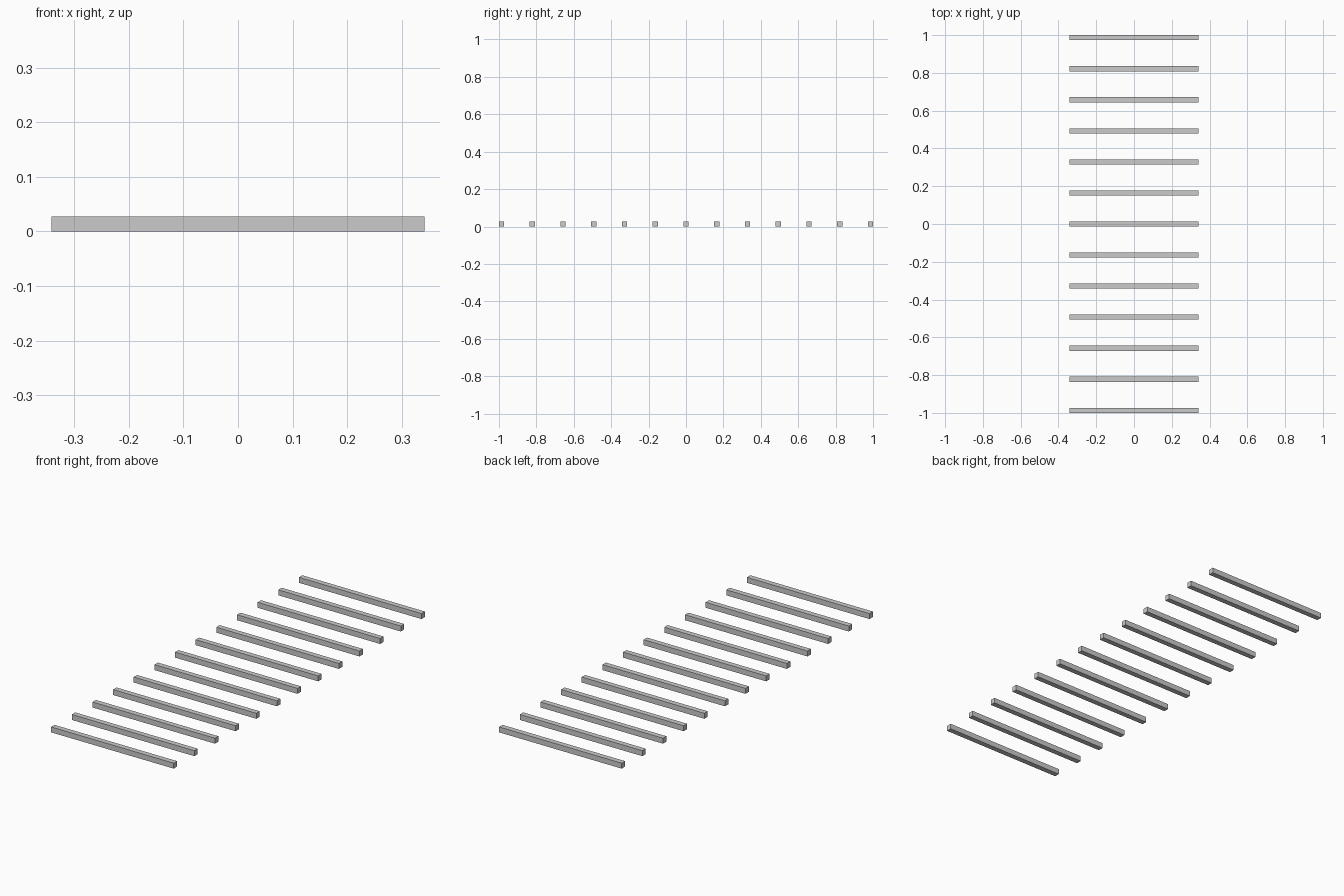
import bpy

if "Cube" in bpy.data.objects:
    bpy.data.objects.remove(bpy.data.objects["Cube"])

COUNT = 13
LENGTH, WIDTH, HEIGHT = 0.683, 0.027, 0.0275
SPACING = (2.0 - WIDTH) / (COUNT - 1)


def add_slat(index):
    y = (index - (COUNT - 1) / 2) * SPACING
    bpy.ops.mesh.primitive_cube_add(size=1, location=(0, y, HEIGHT / 2))
    slat = bpy.context.object
    slat.name = f"slat_{index + 1:02d}"
    slat.scale = (LENGTH, WIDTH, HEIGHT)
    bpy.ops.object.transform_apply(location=False, rotation=False, scale=True)


# Row of evenly spaced parallel slats
for i in range(COUNT):
    add_slat(i)
